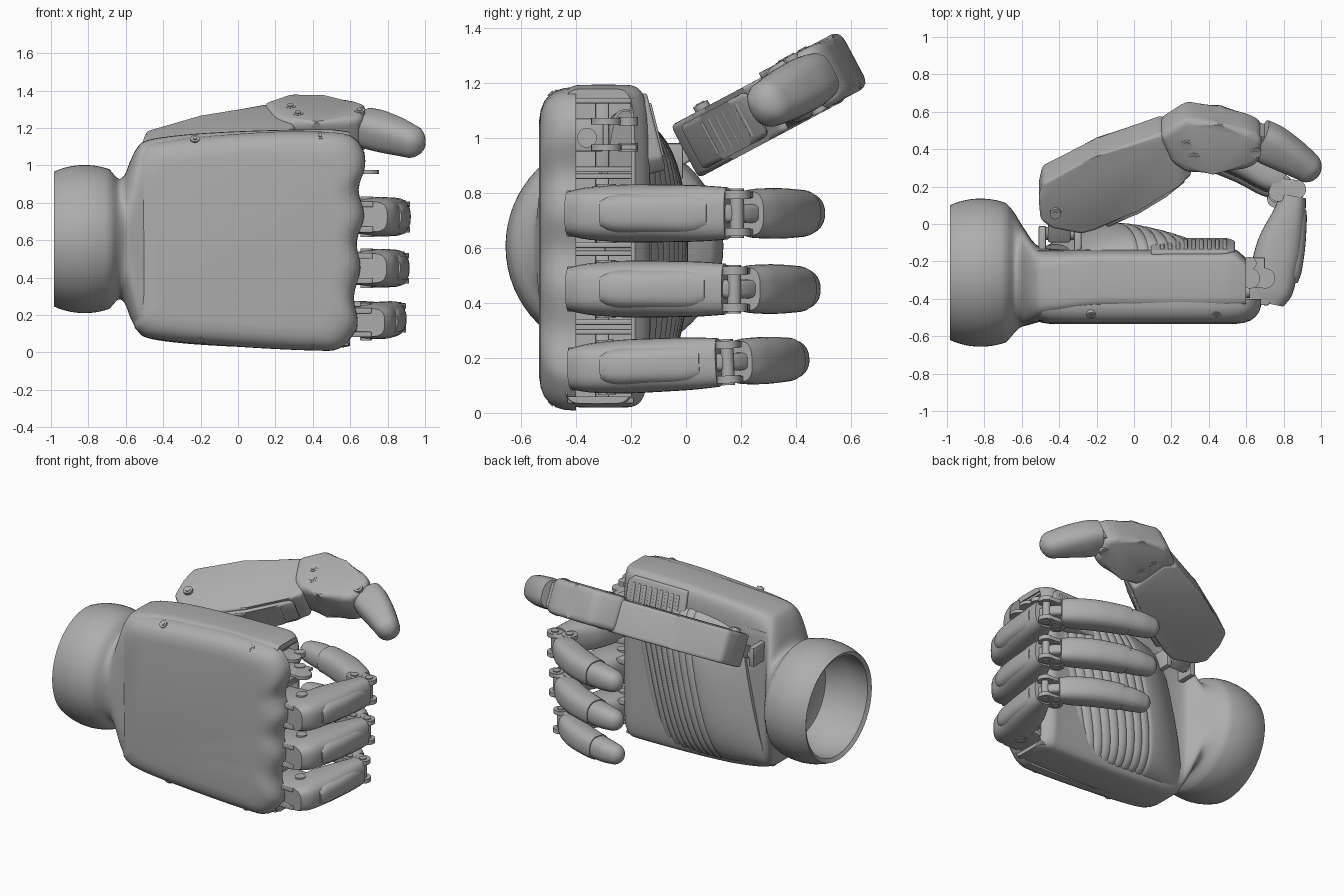
import bpy, bmesh, math
from mathutils import Matrix, Vector

if "Cube" in bpy.data.objects:
    bpy.data.objects.remove(bpy.data.objects["Cube"])

grey = bpy.data.materials.new("satin_grey")
grey.use_nodes = True
grey.diffuse_color = (0.42, 0.42, 0.42, 1)
grey.node_tree.nodes["Principled BSDF"].inputs["Base Color"].default_value = (0.42, 0.42, 0.42, 1)
IDENT = Matrix()
UPRIGHT = Matrix.Rotation(math.pi / 2, 4, "X")  # outline drawn in x and z


def shade(ob):
    bpy.ops.object.select_all(action="DESELECT")
    ob.select_set(True)
    bpy.context.view_layer.objects.active = ob
    bpy.ops.object.shade_smooth_by_angle(angle=math.radians(35))


def finish(name, bm, mat):
    bm.transform(mat)
    bmesh.ops.recalc_face_normals(bm, faces=bm.faces)
    me = bpy.data.meshes.new(name)
    bm.to_mesh(me)
    bm.free()
    me.materials.append(grey)
    ob = bpy.data.objects.new(name, me)
    bpy.context.collection.objects.link(ob)
    shade(ob)
    return ob


def spline(pts, steps=5, closed=False):
    """Pass a smooth curve through tuples of any length."""
    n, out = len(pts), []
    get = lambda i: Vector(pts[i % n] if closed else pts[max(0, min(n - 1, i))])
    for i in range(n if closed else n - 1):
        a, b, c, d = (get(i + k) for k in (-1, 0, 1, 2))
        for s in range(steps):
            t = s / steps
            out.append(b + (c - a) * t / 2 + (a * 2 - b * 5 + c * 4 - d) * t * t / 2
                       + (b * 3 - a - c * 3 + d) * t ** 3 / 2)
    return out if closed else out + [get(n - 1)]


def skin(name, rings, mat=IDENT):
    """Bridge rings of points and cap both ends."""
    bm = bmesh.new()
    rings = [[bm.verts.new(p) for p in r] for r in rings]
    for r, q in zip(rings, rings[1:]):
        for k in range(len(r)):
            j = (k + 1) % len(r)
            bm.faces.new((r[k], r[j], q[j], q[k]))
    bm.faces.new(rings[0])
    bm.faces.new(rings[-1])
    return finish(name, bm, mat)


def tube(name, stations, mat=IDENT, straight=False, n=32, smooth=True, tip=0, lean=0):
    """Loft superellipse sections; station = u, v, half width, half depth, power."""
    st = spline(stations) if smooth else [Vector(s) for s in stations]
    if tip:  # domed end
        last, d = st[-1].copy(), (st[-1] - st[-2]).to_2d().normalized()
        for k in range(1, 7):
            a, s = k * math.pi / 12.5, last.copy()
            s[0] += d.x * tip * math.sin(a)
            s[1] += d.y * tip * math.sin(a)
            s[2] *= math.cos(a)
            s[3] *= math.cos(a)
            st.append(s)
    rings = []
    for i, s in enumerate(st):
        d = (st[min(i + 1, len(st) - 1)] - st[max(i - 1, 0)]).to_2d().normalized()
        nor = Vector((0, 1)) if straight else Vector((-d.y, d.x))
        ring = []
        for k in range(n):
            a = 2 * math.pi * k / n
            c, w = (math.copysign(abs(f(a)) ** (2 / s[4]), f(a)) for f in (math.cos, math.sin))
            ring.append((s[0] + nor.x * c * s[2] + lean * w * s[3], s[1] + nor.y * c * s[2], w * s[3]))
        rings.append(ring)
    return skin(name, rings, mat)


def prism(name, outline, half, mat=IDENT, bevel=0.01, segments=3):
    bm = bmesh.new()
    lo, hi = ([bm.verts.new((p[0], p[1], w)) for p in outline] for w in (-half, half))
    bm.faces.new(lo)
    bm.faces.new(hi)
    for k in range(len(lo)):
        j = (k + 1) % len(lo)
        bm.faces.new((lo[k], lo[j], hi[j], hi[k]))
    if bevel:
        bmesh.ops.bevel(bm, geom=bm.edges[:], offset=bevel, segments=segments, profile=0.5,
                        affect="EDGES", clamp_overlap=True)
    return finish(name, bm, mat)


def box(name, lo, hi, bevel=0.008):
    m = Matrix.Translation((0, 0, (lo[2] + hi[2]) / 2))
    pts = [(lo[0], lo[1]), (hi[0], lo[1]), (hi[0], hi[1]), (lo[0], hi[1])]
    return prism(name, pts, (hi[2] - lo[2]) / 2, m, bevel, 2)


def disc(name, centre, axis, r, length, mat=IDENT, sides=24):
    bm = bmesh.new()
    bmesh.ops.create_cone(bm, cap_ends=True, segments=sides, radius1=r, radius2=r, depth=length)
    turn = Vector(axis).to_track_quat("Z", "Y").to_matrix().to_4x4()
    return finish(name, bm, mat @ Matrix.Translation(centre) @ turn)


MID = Matrix.Translation((0, 0, 0.606))

# Hollow wrist ball, neck and palm housing in one loft
sections = [(-0.66, -0.26, 0.2, 0.2, 2), (-0.68, -0.26, 0.29, 0.29, 2), (-0.8, -0.26, 0.35, 0.35, 2),
            (-0.97, -0.26, 0.335, 0.335, 2)]
for k in range(14):
    x = -0.985 + k * 0.023
    r = math.sqrt(0.396 ** 2 - (x + 0.82) ** 2)
    sections.append((x, -0.26, r, r, 2))
sections += spline([
    (-0.665, -0.26, 0.353, 0.347, 2), (-0.635, -0.262, 0.315, 0.322, 2.1), (-0.605, -0.274, 0.278, 0.345, 2.3),
    (-0.575, -0.293, 0.25, 0.42, 2.8), (-0.54, -0.313, 0.22, 0.487, 3.8), (-0.5, -0.322, 0.2, 0.523, 4.6),
    (-0.4, -0.315, 0.18, 0.545, 6), (-0.2, -0.3, 0.165, 0.565, 7), (0.1, -0.3, 0.165, 0.58, 7),
    (0.45, -0.3, 0.165, 0.587, 7), (0.54, -0.3, 0.163, 0.582, 7), (0.6, -0.32, 0.135, 0.572, 7)])
body = tube("palm_housing", sections, MID, True, 64, smooth=False)

# Open knuckle bay
cutter = box("bay_cutter", (0.42, -0.43, 0.06), (0.9, -0.2, 1.14), 0)
cutter.hide_render = True
cut = body.modifiers.new("bay", "BOOLEAN")
cut.operation, cut.object, cut.solver = "DIFFERENCE", cutter, "EXACT"
bpy.context.view_layer.objects.active = body
bpy.ops.object.modifier_apply(modifier="bay")
bpy.data.objects.remove(cutter)
shade(body)

# Back shell with scalloped knuckle edge
shell = [(-0.56, 0.2), (-0.53, 0.11), (-0.4, 0.065), (0, 0.03), (0.4, 0.01), (0.54, 0.02),
         (0.62, 0.1), (0.64, 0.17), (0.62, 0.3), (0.655, 0.45), (0.635, 0.59), (0.675, 0.73),
         (0.645, 0.87), (0.68, 1.0), (0.66, 1.1), (0.57, 1.17), (0.3, 1.183), (0, 1.17),
         (-0.4, 1.135), (-0.52, 1.09), (-0.57, 0.95), (-0.575, 0.6)]
edge = spline(shell, 4, True)
layers = ((-0.4, 1), (-0.44, 0.997), (-0.47, 0.982), (-0.495, 0.955), (-0.515, 0.915), (-0.528, 0.86),
          (-0.535, 0.78))
skin("back_shell", [[(0.03 + (p.x - 0.03) * f, y, 0.6 + (p.y - 0.6) * f) for p in edge] for y, f in layers])
for x, z, s in ((-0.23, 1.13, 1), (0.44, 1.145, 1), (-0.19, 0.08, -1), (0.4, 0.05, -1)):
    disc("shell_screw", (x, -0.476, z), (0, -0.7, 0.7 * s), 0.024, 0.04)
    disc("shell_screw_head", (x, -0.488, z + 0.011 * s), (0, -0.7, 0.7 * s), 0.012, 0.02, sides=6)

# Palm pad: rises to the heel, crossed by slanted grooves
pad = []
for k in range(61):
    t = k / 60
    groove = 0.008 if k % 4 == 0 and k < 38 else 0
    rise = 0.08 + 0.15 * math.sin(min(1, t * 1.45) * math.pi / 2) - 0.75 * max(0, t - 0.6) ** 2
    pad.append((0.42 - 0.84 * t, -0.22, rise - groove, 0.535 - 0.06 * t - groove, 2.7 - 0.4 * t))
tube("palm_pad", pad, Matrix.Translation((0, 0, 0.57)), True, 48, smooth=False, lean=0.22)

# Ribbed side grip by the missing first finger
grip = Matrix.Translation((0, -0.143, 1.02)) @ Matrix.Rotation(math.radians(14), 4, "X") @ UPRIGHT
prism("side_grip", [(0.09, -0.15), (0.5, -0.15), (0.54, -0.1), (0.54, 0.1), (0.5, 0.14), (0.09, 0.14)],
      0.035, grip, 0.012)
for k in range(9):
    x = 0.14 + k * 0.042
    prism("grip_rib", [(x, -0.1), (x + 0.022, -0.1), (x + 0.022, 0.1), (x, 0.1)], 0.042, grip, 0.006)

# Ribs and crossbars in the knuckle bay
for z in (0.17, 0.455, 0.735, 1.01):
    for s in (-1, 1):
        box("bay_rib", (0.4, -0.43, z + s * 0.125 - 0.01), (0.59, -0.19, z + s * 0.125 + 0.01), 0.004)
    box("bay_crossbar", (0.4, -0.33, z - 0.13), (0.52, -0.28, z + 0.13))

# Empty first-finger mount
box("mount_block", (0.42, -0.43, 0.95), (0.6, -0.3, 1.07))
disc("mount_boss", (0.6, -0.36, 1.0), (1, 0, 0), 0.036, 0.04)
for z, x in ((0.965, 0.7), (1.06, 0.62)):
    box("mount_arm", (0.45, -0.34, z - 0.01), (x, -0.18, z + 0.01), 0.004)
    disc("mount_lug", (x, -0.29, z), (0, 0, 1), 0.055, 0.022)
    disc("mount_link", (0.62, -0.21, z), (0, 0, 1), 0.035, 0.03)

# Three curled fingers
for z, s, tilt in ((0.725, 1.0, 0), (0.45, 0.98, 0), (0.165, 0.93, 2.5)):
    m = (Matrix.Translation((0.6, -0.3, z)) @ Matrix.Rotation(math.radians(tilt), 4, "X")
         @ Matrix.Scale(s, 4) @ Matrix.Translation((-0.6, 0.3, 0)))
    tube("finger_proximal", [(0.715, -0.425, 0.085, 0.08, 3), (0.73, -0.35, 0.12, 0.096, 3),
                             (0.755, -0.22, 0.125, 0.105, 2.8), (0.785, -0.1, 0.12, 0.105, 2.7),
                             (0.83, 0.05, 0.088, 0.102, 2.7), (0.85, 0.15, 0.07, 0.095, 2.8)], m)
    tube("finger_back_plate", [(0.775, -0.3, 0.1, 0.06, 3), (0.785, -0.24, 0.112, 0.078, 3),
                               (0.81, -0.1, 0.108, 0.08, 3), (0.84, 0.03, 0.086, 0.078, 3),
                               (0.855, 0.09, 0.07, 0.06, 3)], m)
    for w in (-0.068, 0.068):
        off = m @ Matrix.Translation((0, 0, w))
        prism("knuckle_fork", [(0.5, -0.43), (0.72, -0.435), (0.76, -0.3), (0.66, -0.18), (0.5, -0.2)],
              0.016, off, 0.005)
        for x, y in ((0.77, 0.17), (0.87, 0.185)):
            disc("middle_joint_lug", (x, y, 0), (0, 0, 1), 0.05, 0.03, off)
        prism("middle_joint_link", [(0.77, 0.12), (0.9, 0.13), (0.87, 0.235), (0.75, 0.25)], 0.012, off, 0.005)
    for x, y, r, h in ((0.69, -0.29, 0.035, 0.215), (0.87, 0.185, 0.025, 0.18), (0.77, 0.17, 0.025, 0.18)):
        disc("joint_pin", (x, y, 0), (0, 0, 1), r, h, m)
    tube("middle_joint_tongue", [(0.85, 0.1, 0.05, 0.035, 4), (0.82, 0.18, 0.055, 0.035, 4),
                                 (0.72, 0.26, 0.06, 0.035, 4)], m)
    tube("finger_distal", [(0.79, 0.225, 0.065, 0.08, 3), (0.72, 0.265, 0.085, 0.09, 2.8),
                           (0.6, 0.335, 0.09, 0.092, 2.6), (0.47, 0.388, 0.088, 0.088, 2.5),
                           (0.4, 0.408, 0.085, 0.086, 2.5)], m)
    tube("finger_tip", [(0.42, 0.403, 0.08, 0.08, 2.4), (0.32, 0.427, 0.077, 0.078, 2.3),
                        (0.25, 0.438, 0.068, 0.07, 2.2)], m, tip=0.07)

# Thumb, lying in a tilted plane
thumb = Matrix.Translation((0, 0, 0.965)) @ Matrix.Rotation(math.radians(28), 4, "X")
base = thumb @ Matrix.Translation((0, 0, -0.012))
prism("thumb_proximal", [(-0.5, 0.07), (-0.51, 0.2), (-0.49, 0.3), (-0.2, 0.46), (0.14, 0.6), (0.22, 0.57),
                         (0.31, 0.34), (0.24, 0.28), (0.02, 0.13), (-0.2, 0.01), (-0.28, -0.015), (-0.44, 0.02)],
      0.108, base, 0.022, 4)
prism("thumb_inner_pad", [(-0.18, 0.06), (0.02, 0.19), (0.2, 0.29), (0.28, 0.29), (0.18, 0.21), (0.02, 0.1), (-0.14, 0.01)],
      0.09, base, 0.02)
for k in range(6):
    disc("thumb_grip_rib", (0.0 + k * 0.04, 0.1 + k * 0.028, 0), (0, 0, 1), 0.014, 0.13, base, 12)
prism("thumb_middle", [(0.13, 0.59), (0.28, 0.7), (0.46, 0.66), (0.62, 0.62), (0.69, 0.57), (0.67, 0.42),
                       (0.6, 0.38), (0.42, 0.36), (0.28, 0.36), (0.2, 0.42)], 0.114, thumb, 0.04, 4)
disc("thumb_knuckle", (0.66, 0.5, 0), (0, 0, 1), 0.075, 0.15, thumb)
tube("thumb_tip", [(0.67, 0.515, 0.105, 0.092, 3), (0.74, 0.475, 0.108, 0.1, 2.8), (0.84, 0.41, 0.095, 0.097, 2.6),
                   (0.92, 0.35, 0.08, 0.088, 2.4)], thumb, tip=0.085)
for x, y in ((0.28, 0.54), (0.32, 0.46), (0.65, 0.49), (-0.42, 0.12)):
    disc("thumb_screw_collar", (x, y, 0), (0, 0, 1), 0.03, 0.232, thumb)
    disc("thumb_screw", (x, y, 0), (0, 0, 1), 0.018, 0.24, thumb, 6)

# Thumb swivel bracket on the heel of the palm
for x in (-0.49, -0.3):
    box("thumb_bracket_plate", (x - 0.02, -0.2, 0.85), (x + 0.02, -0.01, 0.98))
box("thumb_bracket_base", (-0.52, -0.22, 0.82), (-0.27, -0.14, 1.04))
disc("thumb_swivel_pin", (-0.4, -0.05, 0.92), (1, 0, 0), 0.035, 0.22)
prism("thumb_swivel_link", [(-0.46, -0.1), (-0.34, -0.1), (-0.34, 0.1), (-0.46, 0.1)], 0.04, base)
